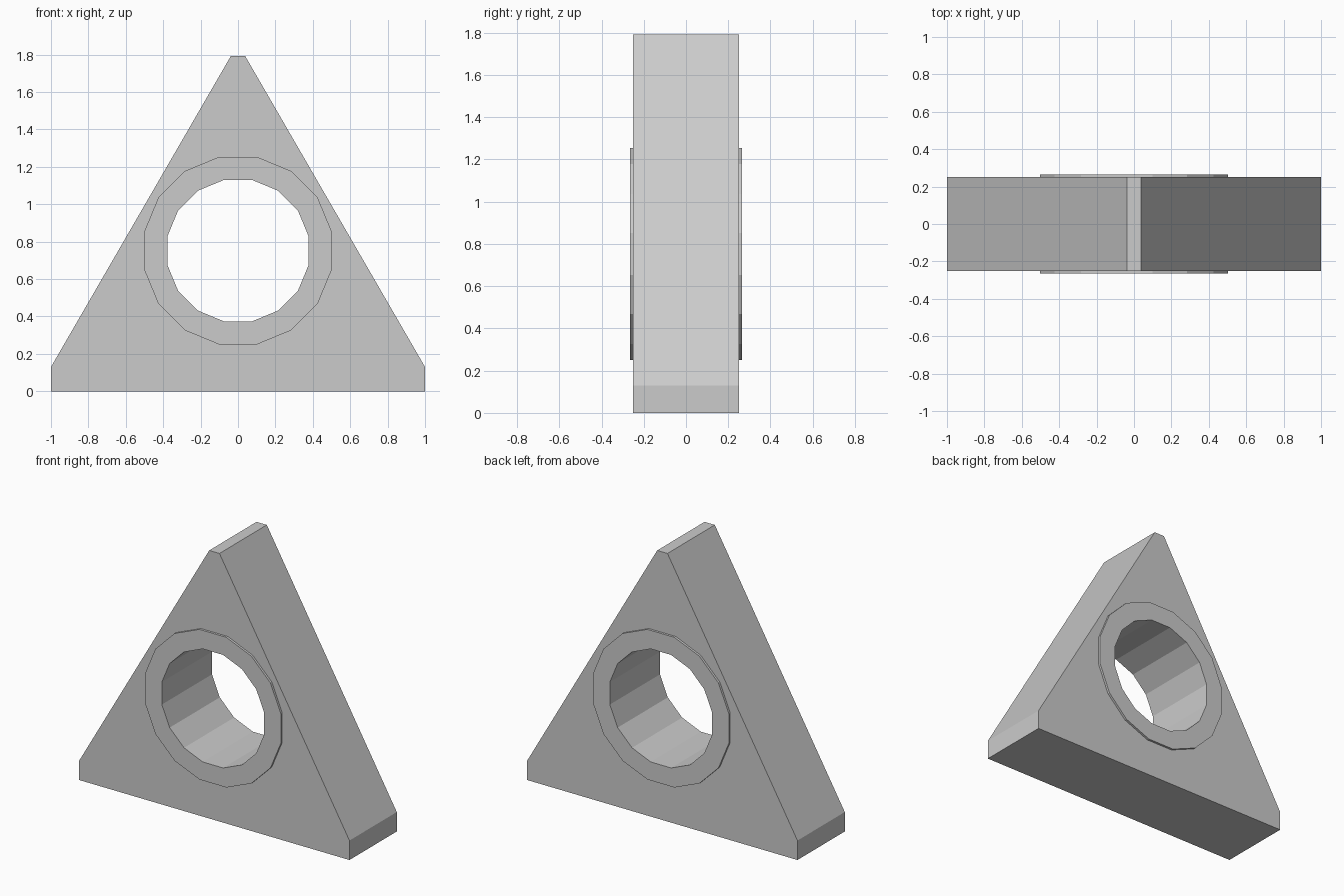
import bpy, bmesh
from math import sin, cos, pi

if "Cube" in bpy.data.objects:
    bpy.data.objects.remove(bpy.data.objects["Cube"])

HALF, RAISED = 0.25, 0.265       # plate half thickness, collar half thickness
CENTRE_Z, SIDES = 0.752, 16

# Triangle with clipped corners (x, z)
half_outline = [(1, 0), (1, 0.13), (0.038, 1.793)]
outline = half_outline + [(-x, z) for x, z in reversed(half_outline)]


def circle(apothem):
    """Flat-topped 16-gon given by the distance to its sides."""
    r = apothem / cos(pi / SIDES)
    return [(r * cos((i + 0.5) * 2 * pi / SIDES),
             CENTRE_Z + r * sin((i + 0.5) * 2 * pi / SIDES)) for i in range(SIDES)]


bm = bmesh.new()


def loop(points, y):
    return [bm.verts.new((x, y, z)) for x, z in points]


def bridge(a, b):
    n = len(a)
    for i in range(n):
        j = (i + 1) % n
        bm.faces.new((a[i], a[j], b[j], b[i]))


rims, bores = [], []
for side in (-1, 1):
    rim = loop(outline, side * HALF)
    base = loop(circle(0.502), side * HALF)
    # Flat plate face around the collar
    edges = [bm.edges.new((l[i - 1], l[i])) for l in (rim, base) for i in range(len(l))]
    bmesh.ops.triangle_fill(bm, use_beauty=True, edges=edges, normal=(0, side, 0))
    # Raised collar: step wall and ring face
    top = loop(circle(0.502), side * RAISED)
    bore = loop(circle(0.378), side * RAISED)
    bridge(base, top)
    bridge(top, bore)
    rims.append(rim)
    bores.append(bore)

# Outer walls and bore through the plate
bridge(*rims)
bridge(*bores)
bmesh.ops.recalc_face_normals(bm, faces=bm.faces[:])

mesh = bpy.data.meshes.new("triangular_plate_with_collar")
bm.to_mesh(mesh)
bm.free()
plate = bpy.data.objects.new("triangular_plate_with_collar", mesh)
bpy.context.collection.objects.link(plate)
